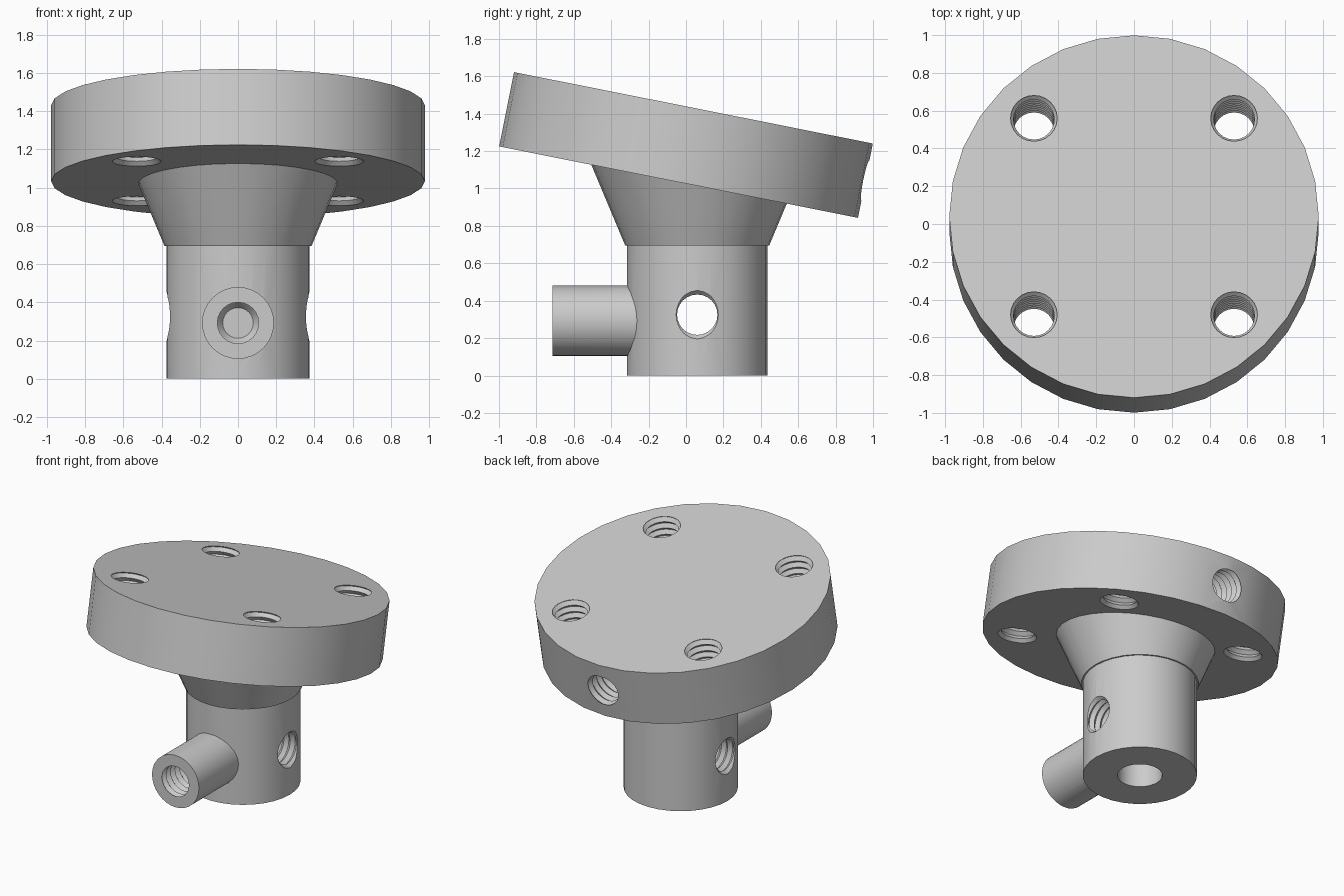
import bpy, bmesh, math
from mathutils import Matrix, Vector

cube = bpy.data.objects.get("Cube")
if cube:
    bpy.data.objects.remove(cube)

steel = bpy.data.materials.new("plain_grey")
steel.use_nodes = True
grey = (0.6, 0.6, 0.6, 1.0)
steel.diffuse_color = grey
steel.node_tree.nodes["Principled BSDF"].inputs["Base Color"].default_value = grey


def lathe(name, profile, matrix, sides=32):
    """Closed solid turned about local z from (radius, height) points, low to high."""
    bm = bmesh.new()
    rings = []
    for r, z in profile:
        rings.append([bm.verts.new((r * math.cos(math.tau * i / sides),
                                    r * math.sin(math.tau * i / sides), z))
                      for i in range(sides)])
    for low, high in zip(rings, rings[1:]):
        for i in range(sides):
            j = (i + 1) % sides
            bm.faces.new((low[i], low[j], high[j], high[i]))
    bm.faces.new(rings[0][::-1])
    bm.faces.new(rings[-1])
    mesh = bpy.data.meshes.new(name)
    bm.to_mesh(mesh)
    bm.free()
    mesh.materials.append(steel)
    obj = bpy.data.objects.new(name, mesh)
    bpy.context.collection.objects.link(obj)
    obj.matrix_world = matrix
    return obj


def thread_cutter(name, length, matrix, blind=False):
    """Threaded hole shape; a blind one ends in a narrow flat tip at its low end."""
    pitch, crest, root = 0.05, 0.108, 0.13
    count = round(length / pitch)
    profile = [(0.08, -0.04)] if blind else []
    for k in range(count):
        profile += [(crest, k * pitch), (root, (k + 0.5) * pitch)]
    profile += [(crest, count * pitch), (crest, count * pitch + 0.06)]
    return lathe(name, profile, matrix, 24)


def combine(target, tool, operation):
    mod = target.modifiers.new(tool.name, 'BOOLEAN')
    mod.operation = operation
    mod.solver = 'EXACT'
    mod.object = tool
    tool.hide_render = True
    bpy.context.view_layer.objects.active = target
    bpy.ops.object.modifier_apply(modifier=mod.name)
    bpy.data.objects.remove(tool)


def move(x, y, z):
    return Matrix.Translation(Vector((x, y, z)))


def turn(degrees, axis):
    return Matrix.Rotation(math.radians(degrees), 4, axis)


# Main solids: upright stem, flaring neck, tilted flange, side tube
stem_y = 0.06
tilt = move(0, 0, 1.2325) @ turn(-11.25, 'X')
half = 0.2025
body = lathe("flanged_socket", [(0.375, 0), (0.375, 0.85)], move(0, stem_y, 0))
neck = lathe("neck", [(0.385, 0.695), (0.597, 1.2)], move(0, stem_y, 0))
flange = lathe("flange", [(0.978, -half), (0.978, half)], tilt)
tube_frame = move(0, 0, 0.292) @ turn(90, 'X')
tube = lathe("side_tube", [(0.188, 0.15), (0.188, 0.715)], tube_frame)
for part in (neck, flange, tube):
    combine(body, part, 'UNION')

# Four threaded bolt holes through the flange
for sx in (-1, 1):
    for sy in (-1, 1):
        combine(body, thread_cutter("bolt_hole", 0.45,
                tilt @ move(sx * 0.53, sy * 0.53, -0.23)), 'DIFFERENCE')

# Threaded hole in the back rim of the flange
combine(body, thread_cutter("rim_hole", 0.4,
        tilt @ move(0, 0.58, 0) @ turn(-90, 'X'), True), 'DIFFERENCE')

# Threaded blind hole in the side tube
combine(body, thread_cutter("tube_hole", 0.45,
        tube_frame @ move(0, 0, 0.265), True), 'DIFFERENCE')

# Plain bore from below and threaded cross holes through the stem
combine(body, lathe("bore", [(0.147, -0.1), (0.147, 0.55)], move(0, stem_y, 0)), 'DIFFERENCE')
combine(body, thread_cutter("cross_hole", 0.8,
        move(-0.4, stem_y, 0.325) @ turn(90, 'Y')), 'DIFFERENCE')

# Smooth shading with crisp edges
bpy.ops.object.select_all(action='DESELECT')
body.select_set(True)
bpy.context.view_layer.objects.active = body
bpy.ops.object.shade_smooth_by_angle(angle=math.radians(30))
